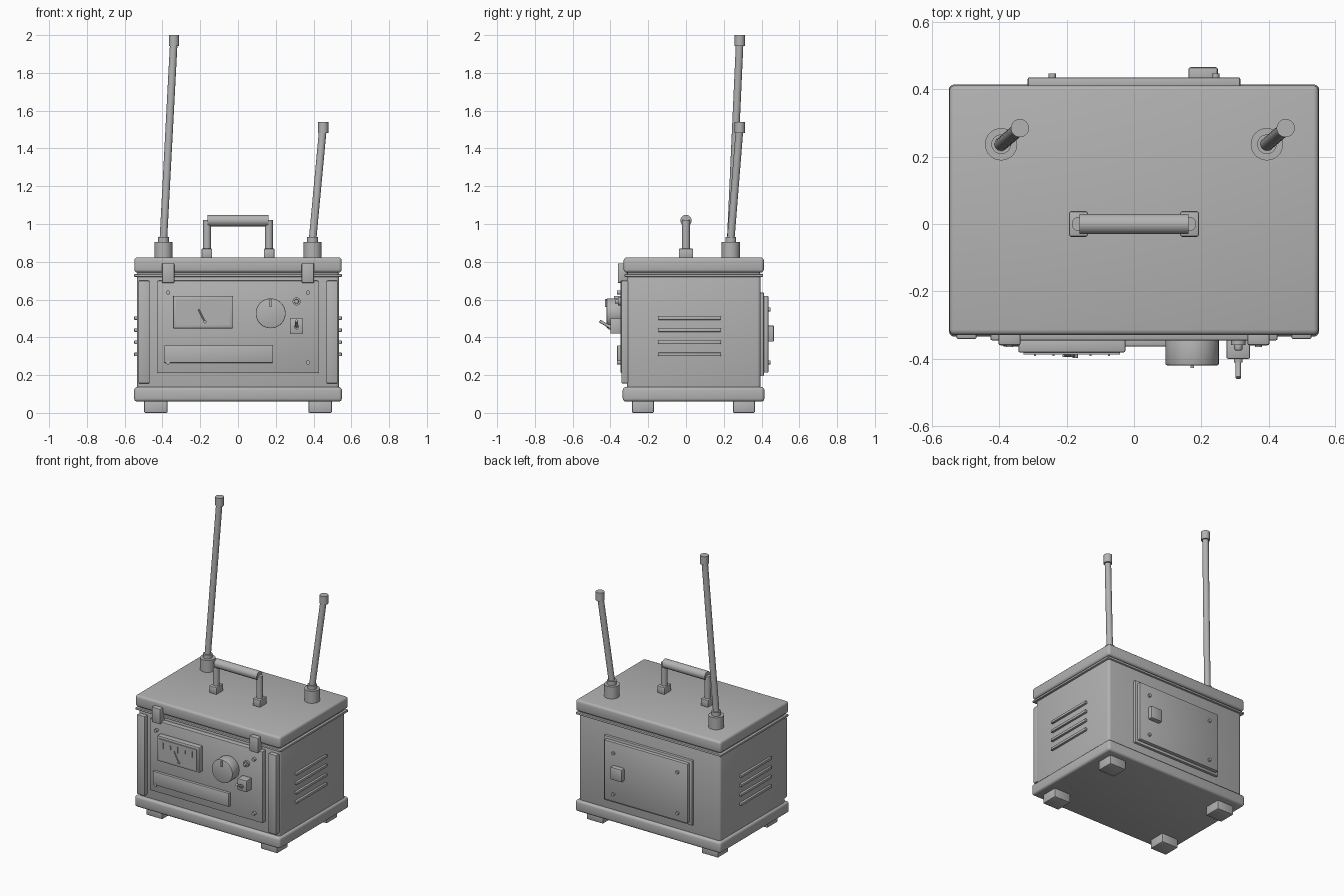
import bpy
import bmesh
from mathutils import Vector

if "Cube" in bpy.data.objects:
    bpy.data.objects.remove(bpy.data.objects["Cube"], do_unlink=True)

GREY = (0.45, 0.45, 0.45, 1.0)
grey = bpy.data.materials.new("plain grey")
grey.use_nodes = True
grey.diffuse_color = GREY
grey.node_tree.nodes["Principled BSDF"].inputs["Base Color"].default_value = GREY
parts = []


def finish(name, bm):
    mesh = bpy.data.meshes.new(name)
    bm.to_mesh(mesh)
    bm.free()
    mesh.materials.append(grey)
    obj = bpy.data.objects.new(name, mesh)
    bpy.context.scene.collection.objects.link(obj)
    parts.append(obj)
    return obj


def box(name, xs, ys, zs, bevel=0.0, segments=2):
    """Box between two limits on each axis, with rounded edges."""
    bm = bmesh.new()
    bmesh.ops.create_cube(bm, size=1)
    for v in bm.verts:
        v.co = [(a + b) / 2 + c * (b - a) for c, (a, b) in zip(v.co, (xs, ys, zs))]
    if bevel:
        bmesh.ops.bevel(bm, geom=bm.edges[:], offset=bevel, segments=segments,
                        profile=0.5, affect='EDGES')
    return finish(name, bm)


def rod(name, start, end, radius, sides=32, bevel=0.0):
    """Cylinder from one point to another."""
    start, end = Vector(start), Vector(end)
    axis = end - start
    bm = bmesh.new()
    bmesh.ops.create_cone(bm, cap_ends=True, segments=sides, radius1=radius,
                          radius2=radius, depth=axis.length)
    if bevel:
        rims = [e for e in bm.edges if abs(e.verts[0].co.z - e.verts[1].co.z) < 1e-5]
        bmesh.ops.bevel(bm, geom=rims, offset=bevel, segments=2, profile=0.5,
                        affect='EDGES')
    turn = axis.to_track_quat('Z', 'Y')
    for v in bm.verts:
        v.co = turn @ v.co + (start + end) / 2
    return finish(name, bm)


def span(centre, half):
    return (centre - half, centre + half)


# Case: body, base slab, lip and lid
box("body", (-0.535, 0.535), (-0.312, 0.395), (0.12, 0.75), 0.018, 3)
box("base_slab", (-0.55, 0.55), (-0.335, 0.415), (0.06, 0.137), 0.016, 3)
box("lid_lip", (-0.55, 0.55), (-0.325, 0.408), (0.72, 0.735), 0.004)
box("lid", (-0.549, 0.549), (-0.33, 0.412), (0.743, 0.823), 0.016, 3)

for side, s in (("right", -1), ("left", 1)):
    # Feet
    for end, y in (("front", -0.228), ("back", 0.307)):
        box(f"{end}_{side}_foot", span(s * 0.435, 0.062), span(y, 0.058),
            (0, 0.065), 0.006)
    # Corner guards and lid latches
    box(f"{side}_corner_guard", span(s * 0.498, 0.03), (-0.342, -0.3),
        (0.156, 0.70), 0.006)
    box(f"{side}_latch", span(s * 0.37, 0.033), (-0.361, -0.31),
        (0.687, 0.792), 0.007)
    # Side vent bars
    for i in range(4):
        box(f"{side}_vent_bar_{i + 1}", span(s * 0.54, 0.01), (-0.148, 0.185),
            span(0.31 + i * 0.064, 0.009), 0.003)
    # Handle mounts and posts
    box(f"{side}_handle_mount", span(s * 0.165, 0.028), (-0.038, 0.038),
        (0.82, 0.87), 0.006)
    rod(f"{side}_handle_post", (s * 0.164, 0, 0.86), (s * 0.164, 0, 1.02), 0.021)
    # Antennas leaning outward on the right, taller on the model's right
    x, top = s * 0.395, (2.0 if s < 0 else 1.54)
    tip = x + 0.056
    rod(f"{side}_antenna_base", (x, 0.237, 0.81), (x, 0.237, 0.905), 0.048)
    rod(f"{side}_antenna_collar", (x, 0.237, 0.9), (x, 0.237, 0.932), 0.029)
    rod(f"{side}_antenna_rod", (x, 0.237, 0.92), (tip, 0.285, top - 0.02), 0.02)
    rod(f"{side}_antenna_cap", (tip, 0.285, top - 0.058), (tip, 0.285, top), 0.027)

rod("handle_grip", (-0.162, 0, 1.018), (0.162, 0, 1.018), 0.03)

# Front control panel
box("front_panel", (-0.427, 0.427), (-0.346, -0.305), (0.21, 0.70), 0.006)
box("lower_plate", (-0.39, 0.185), (-0.364, -0.34), (0.265, 0.357), 0.003)
for x in (-0.37, 0.37):
    for z in (0.267, 0.637):
        rod("front_screw", (x, -0.34, z), (x, -0.366, z), 0.011, 16)

# Signal meter with scale marks and needle
box("meter_housing", (-0.344, -0.026), (-0.382, -0.34), (0.447, 0.62), 0.005)
box("meter_face", (-0.328, -0.042), (-0.388, -0.38), (0.463, 0.604))
for i in range(5):
    tall = 0.02 if i % 2 == 0 else 0.012
    box(f"meter_mark_{i + 1}", span(-0.295 + i * 0.055, 0.003),
        (-0.392, -0.386), span(0.565, tall))
rod("meter_needle", (-0.175, -0.392, 0.482), (-0.21, -0.392, 0.55), 0.004, 8)
rod("meter_pivot", (-0.175, -0.385, 0.482), (-0.175, -0.398, 0.482), 0.008, 16)

# Tuning knob with pointer
rod("tuning_knob", (0.173, -0.34, 0.527), (0.173, -0.42, 0.527), 0.079, 48, 0.004)
box("knob_pointer", span(0.173, 0.005), (-0.428, -0.415), (0.56, 0.602))

# Indicator lamp and power switch
rod("lamp_ring", (0.31, -0.34, 0.59), (0.31, -0.36, 0.59), 0.021, 24)
rod("lamp", (0.31, -0.35, 0.59), (0.31, -0.376, 0.59), 0.012, 24, 0.004)
box("switch_block", span(0.31, 0.035), (-0.401, -0.34), (0.42, 0.50), 0.005)
rod("switch_hub", (0.31, -0.395, 0.455), (0.31, -0.411, 0.455), 0.013, 16)
rod("switch_lever", (0.31, -0.40, 0.453), (0.31, -0.457, 0.487), 0.008, 16)

# Rear service cover
box("rear_plate", (-0.335, 0.335), (0.38, 0.412), (0.195, 0.637), 0.004)
box("rear_cover", (-0.316, 0.316), (0.40, 0.436), (0.213, 0.62), 0.006)
box("rear_socket", (0.162, 0.249), (0.42, 0.466), (0.377, 0.463), 0.006)
for x in (-0.243, 0.243):
    for z in (0.267, 0.547):
        rod("rear_screw", (x, 0.43, z), (x, 0.448, z), 0.011, 16)

# Smooth rounded surfaces while keeping edges crisp
bpy.ops.object.select_all(action='DESELECT')
for obj in parts:
    obj.select_set(True)
bpy.context.view_layer.objects.active = parts[0]
bpy.ops.object.shade_smooth_by_angle(angle=0.6)
